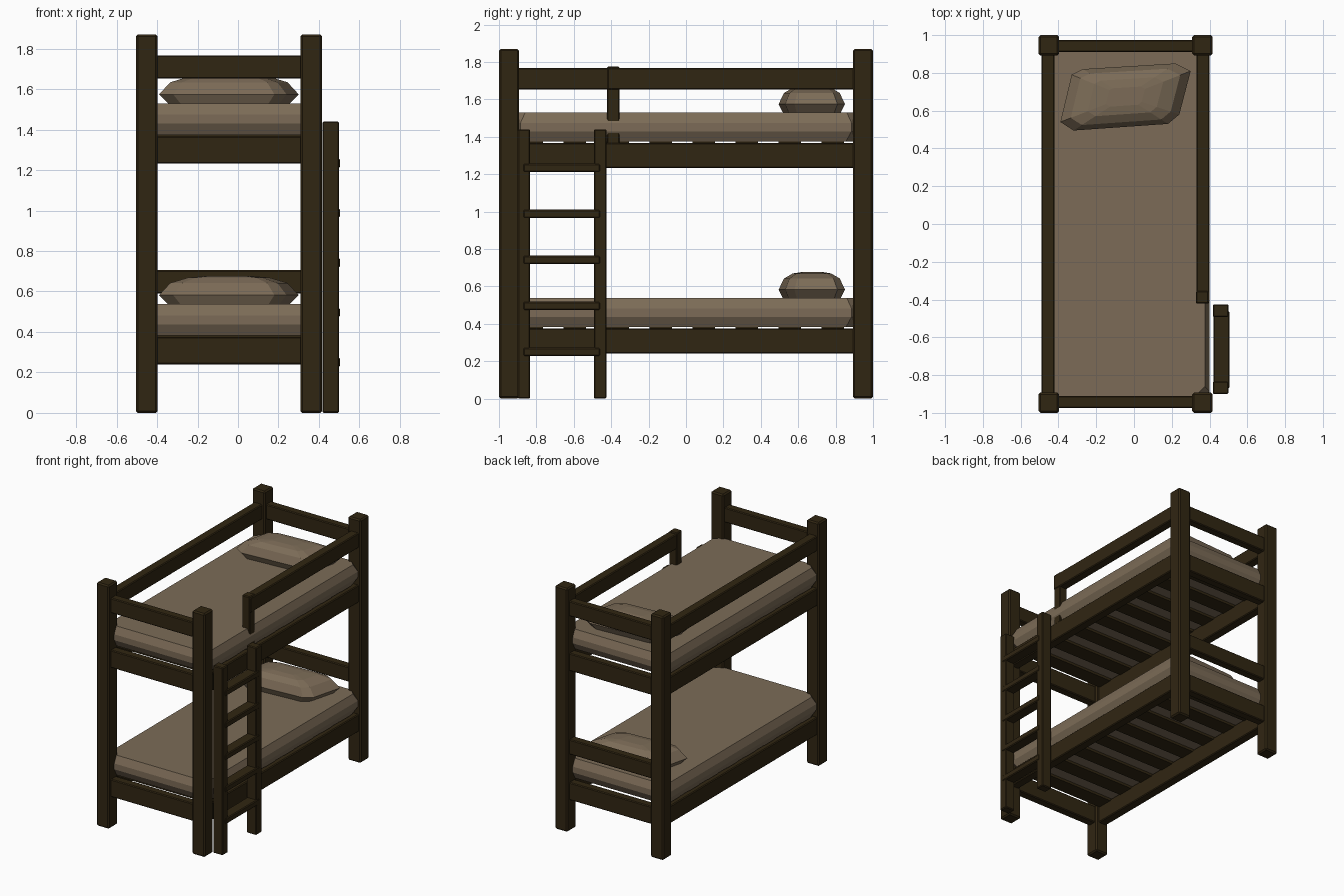
import bpy
import bmesh
from mathutils import Vector

cube = bpy.data.objects.get("Cube")
if cube:
    bpy.data.objects.remove(cube, do_unlink=True)


def material(name, rgb):
    m = bpy.data.materials.new(name)
    m.use_nodes = True
    m.diffuse_color = (*rgb, 1)
    m.node_tree.nodes["Principled BSDF"].inputs["Base Color"].default_value = (*rgb, 1)
    return m


WOOD = material("dark brown wood", (0.03, 0.019, 0.006))
CLOTH = material("tan bedding", (0.2, 0.148, 0.095))


def finish(name, bm, mat):
    bmesh.ops.recalc_face_normals(bm, faces=bm.faces)
    mesh = bpy.data.meshes.new(name)
    bm.to_mesh(mesh)
    bm.free()
    mesh.materials.append(mat)
    obj = bpy.data.objects.new(name, mesh)
    bpy.context.collection.objects.link(obj)
    return obj


def board(name, x, y, z, bevel=0.006):
    """Timber given as (low, high) spans on each axis."""
    bm = bmesh.new()
    bmesh.ops.create_cube(bm, size=1)
    for v in bm.verts:
        v.co = Vector([(s[0] + s[1]) / 2 + c * (s[1] - s[0])
                       for s, c in zip((x, y, z), v.co)])
    if bevel:
        bmesh.ops.bevel(bm, geom=bm.edges[:], offset=bevel, segments=1, affect='EDGES')
    return finish(name, bm, WOOD)


def loft(name, rings, mat):
    """Skin a stack of closed rings and cap both ends."""
    bm = bmesh.new()
    loops = [[bm.verts.new(p) for p in ring] for ring in rings]
    for a, b in zip(loops, loops[1:]):
        for i in range(len(a)):
            j = (i + 1) % len(a)
            bm.faces.new((a[i], a[j], b[j], b[i]))
    bm.faces.new(loops[0])
    bm.faces.new(loops[-1])
    return finish(name, bm, mat)


MID = -0.045                      # centre line of the bed frame
LEFT, RIGHT = (0.33, 0.4), (-0.49, -0.42)
INNER = (-0.42, 0.33)

# Corner posts
for sx, xs in (("right", (-0.505, -0.397)), ("left", (0.308, 0.416))):
    for sy, ys in (("front", (-1, -0.892)), ("back", (0.892, 1))):
        board(f"{sy}_{sx}_post", xs, ys, (0, 1.87), 0.01)


def mattress(name, z):
    rings = []
    for dz, inset in ((0, 0.03), (0.055, 0), (0.1, 0), (0.155, 0.025)):
        w, l, c = 0.445 - inset, 0.935 - inset, 0.05
        corner = [(w, -l + c), (w, l - c), (w - c, l), (c - w, l),
                  (-w, l - c), (-w, c - l), (c - w, -l), (w - c, -l)]
        rings.append([(MID + x, y, z + dz) for x, y in corner])
    loft(name, rings, CLOTH)


def pillow(name, z):
    outline = [(-0.39, 0.54), (-0.32, 0.495), (0.18, 0.53), (0.24, 0.58),
               (0.3, 0.81), (0.22, 0.85), (-0.27, 0.82), (-0.33, 0.79)]
    cx, cy = MID, 0.675
    rings = [[(cx + (x - cx) * s, cy + (y - cy) * s, z + dz) for x, y in outline]
             for dz, s in ((0, 0.87), (0.045, 1), (0.105, 0.84), (0.132, 0.58), (0.14, 0.3))]
    loft(name, rings, CLOTH)


# The two bunks
for bunk, z in (("lower", 0.24), ("upper", 1.232)):
    span = (z, z + 0.135)
    for side, xs in (("right", RIGHT), ("left", LEFT)):
        board(f"{bunk}_{side}_rail", xs, (-0.9, 0.9), span)
    for end, ys in (("front", (-0.975, -0.91)), ("back", (0.91, 0.975))):
        board(f"{bunk}_{end}_rail", (-0.41, 0.32), ys, span)
    for i in range(8):
        y = -0.825 + i * 0.23
        board(f"{bunk}_slat_{i + 1}", (-0.455, 0.365), (y - 0.06, y + 0.06),
              (z + 0.122, z + 0.148), 0)
    mattress(f"{bunk}_mattress", z + 0.142)
    pillow(f"{bunk}_pillow", z + 0.297)

# Guard rails and headboards
TOP = (1.652, 1.767)
board("right_guard_rail", RIGHT, (-0.9, 0.9), TOP)
board("left_guard_rail", LEFT, (-0.42, 0.9), TOP)
board("guard_rail_post", (0.328, 0.395), (-0.422, -0.355), (1.36, 1.775))
board("front_guard_rail", (-0.41, 0.32), (-0.975, -0.91), TOP)
board("back_guard_rail", (-0.41, 0.32), (0.91, 0.975), TOP)
board("lower_headboard", (-0.41, 0.32), (0.91, 0.975), (0.59, 0.705))

# Ladder
for name, ys in (("front", (-0.9, -0.833)), ("back", (-0.493, -0.425))):
    board(f"ladder_{name}_upright", (0.417, 0.5), ys, (0, 1.44))
for i in range(5):
    z = 0.25 + i * 0.246
    board(f"ladder_rung_{i + 1}", (0.42, 0.505), (-0.87, -0.46), (z - 0.022, z + 0.022))
